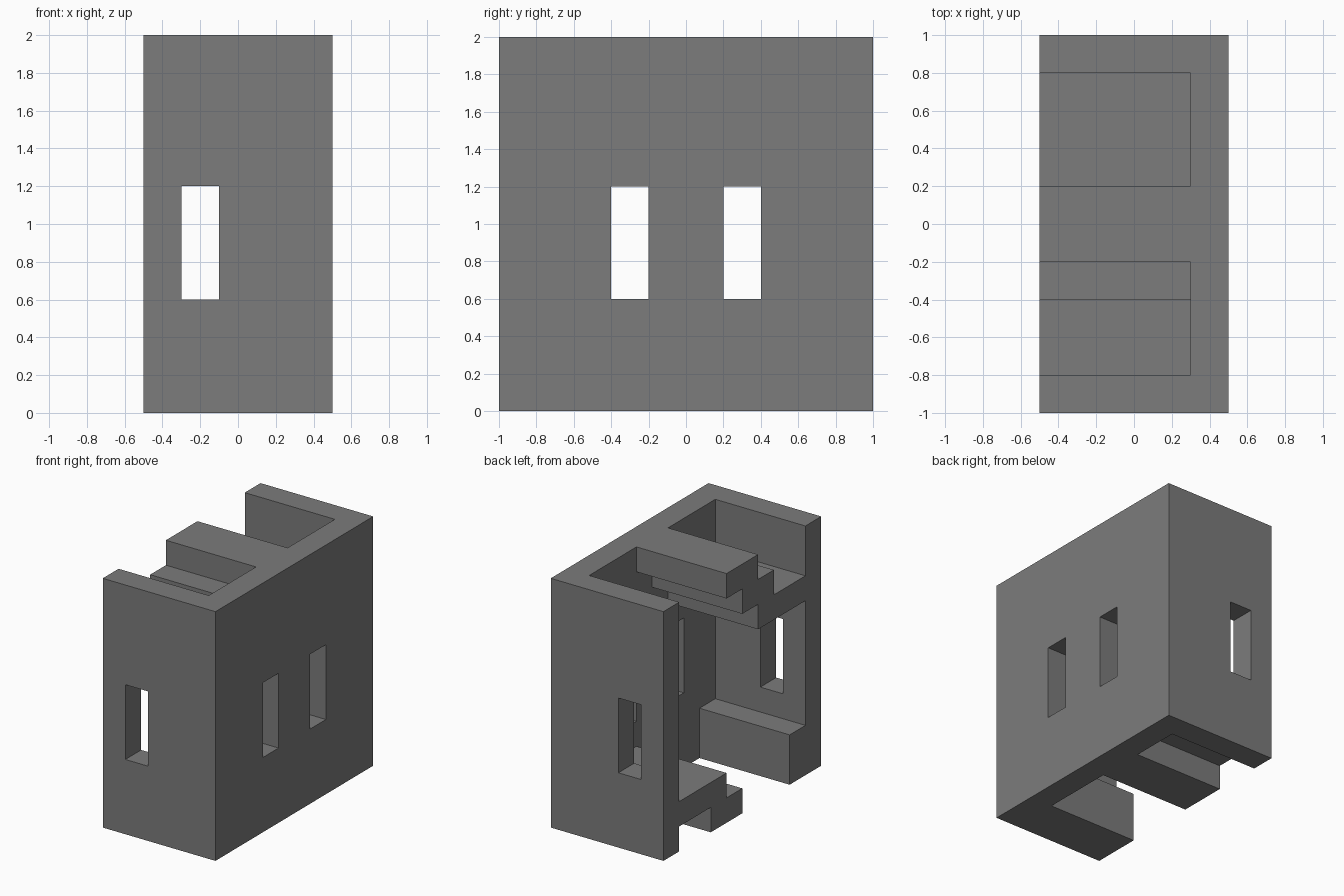
import bpy, bmesh

if "Cube" in bpy.data.objects:
    bpy.data.objects.remove(bpy.data.objects["Cube"])


def prism(name, profile, x0, x1):
    """Extrude a (y, z) profile along x."""
    bm = bmesh.new()
    face = bm.faces.new([bm.verts.new((x0, y, z)) for y, z in profile])
    ext = bmesh.ops.extrude_face_region(bm, geom=[face])
    moved = [v for v in ext["geom"] if isinstance(v, bmesh.types.BMVert)]
    bmesh.ops.translate(bm, verts=moved, vec=(x1 - x0, 0, 0))
    bmesh.ops.recalc_face_normals(bm, faces=bm.faces)
    mesh = bpy.data.meshes.new(name)
    bm.to_mesh(mesh)
    bm.free()
    ob = bpy.data.objects.new(name, mesh)
    bpy.context.collection.objects.link(ob)
    return ob


def rect(y0, y1, z0, z1):
    return [(y0, z0), (y1, z0), (y1, z1), (y0, z1)]


# Solid block to carve
house = prism("stair_house", rect(-1, 1, 0, 2), -0.5, 0.5)
grey = bpy.data.materials.new("grey")
grey.diffuse_color = (0.2, 0.2, 0.2, 1)
grey.use_nodes = True
grey.node_tree.nodes["Principled BSDF"].inputs["Base Color"].default_value = grey.diffuse_color
house.data.materials.append(grey)

# Main room: bounded by the upper stair, the lower stair and the front sill
room = [(-0.6, -0.1), (0, -0.1), (0, 0.2), (0.2, 0.2), (0.2, 0.4), (0.8, 0.4),
        (0.8, 2.1), (0.2, 2.1), (0.2, 1.8), (0, 1.8), (0, 1.6), (-0.2, 1.6),
        (-0.2, 1.4), (-0.8, 1.4), (-0.8, 0.4), (-0.6, 0.4)]
# Stairwell above the upper stair
stairwell = [(-0.8, 1.6), (-0.4, 1.6), (-0.4, 1.8), (-0.2, 1.8), (-0.2, 2.1), (-0.8, 2.1)]

cutters = [
    prism("room_cutter", room, -0.6, 0.3),
    prism("stairwell_cutter", stairwell, -0.6, 0.3),
    # Gap under the lower landing
    prism("under_stair_cutter", rect(0.4, 0.8, -0.1, 0.2), -0.6, 0.3),
    # Windows: front and back together, then two in the right wall
    prism("end_window_cutter", rect(-1.1, 1.1, 0.6, 1.2), -0.3, -0.1),
    prism("side_window_cutter_1", rect(-0.4, -0.2, 0.6, 1.2), 0.1, 0.6),
    prism("side_window_cutter_2", rect(0.2, 0.4, 0.6, 1.2), 0.1, 0.6),
]
for cutter in cutters:
    cutter.hide_render = True
    mod = house.modifiers.new(cutter.name, "BOOLEAN")
    mod.operation, mod.solver, mod.object = "DIFFERENCE", "EXACT", cutter

# Bake the cuts and drop the cutters
bpy.context.view_layer.update()
baked = bpy.data.meshes.new_from_object(house.evaluated_get(bpy.context.evaluated_depsgraph_get()))
house.modifiers.clear()
house.data = baked
for cutter in cutters:
    bpy.data.objects.remove(cutter)
